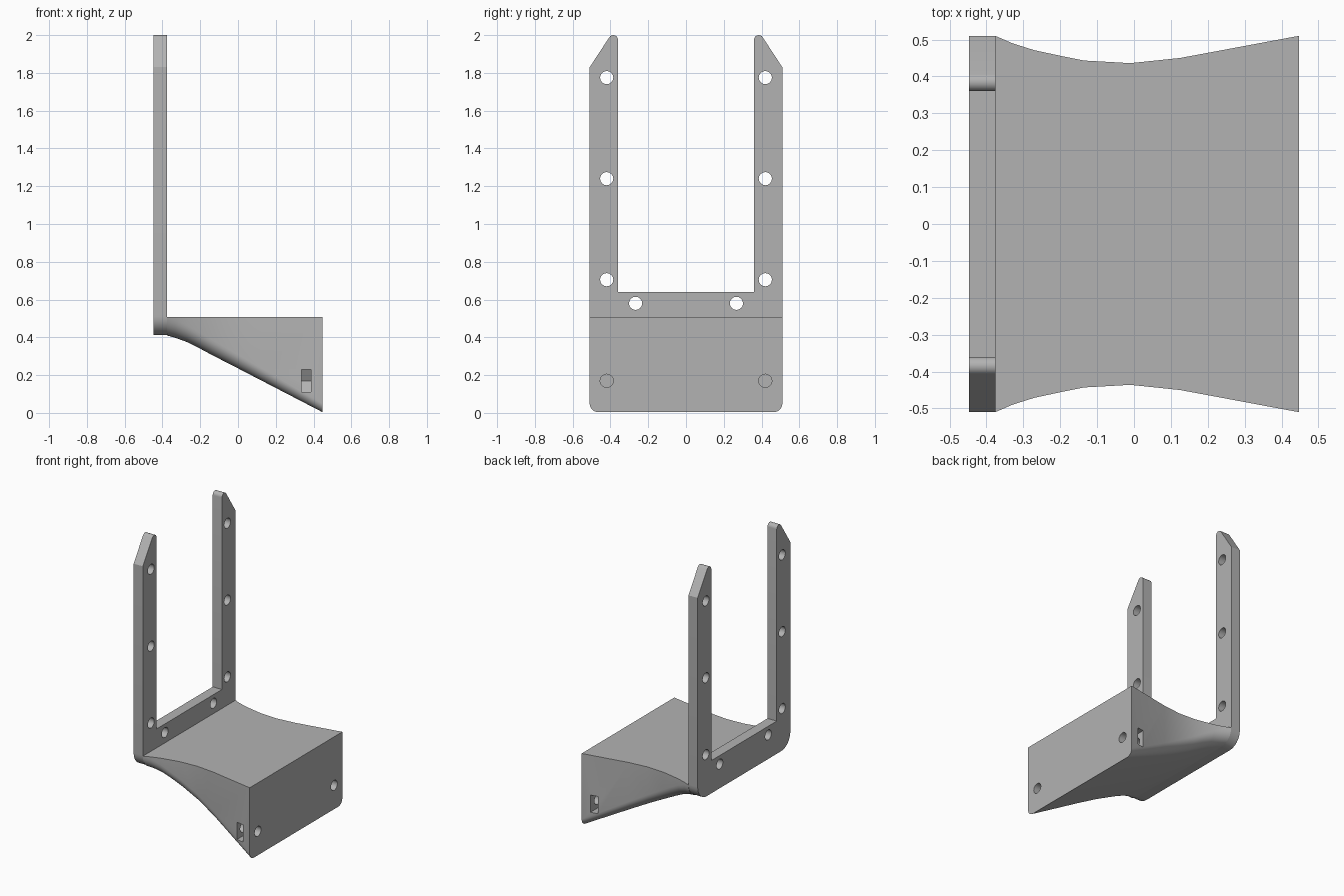
import bpy, bmesh, math
from mathutils import Matrix

cube = bpy.data.objects.get("Cube")
if cube:
    bpy.data.objects.remove(cube, do_unlink=True)

grey = bpy.data.materials.new("plain grey")
grey.use_nodes = True
grey.diffuse_color = (0.45, 0.45, 0.45, 1)
grey.node_tree.nodes["Principled BSDF"].inputs["Base Color"].default_value = grey.diffuse_color


def finish(name, bm):
    bmesh.ops.recalc_face_normals(bm, faces=bm.faces)
    mesh = bpy.data.meshes.new(name)
    bm.to_mesh(mesh)
    bm.free()
    mesh.materials.append(grey)
    obj = bpy.data.objects.new(name, mesh)
    bpy.context.collection.objects.link(obj)
    return obj


def loft(name, rings):
    """Skin a closed solid through matching rings of points."""
    bm = bmesh.new()
    loops = [[bm.verts.new(p) for p in ring] for ring in rings]
    for a, b in zip(loops, loops[1:]):
        for i in range(len(a)):
            j = (i + 1) % len(a)
            bm.faces.new((a[i], a[j], b[j], b[i]))
    bm.faces.new(loops[0])
    bm.faces.new(loops[-1])
    return finish(name, bm)


def prism(name, outline, x0, x1):
    return loft(name, [[(x, y, z) for y, z in outline] for x in (x0, x1)])


def arc(cy, cz, r, start, end, n=8):
    angles = [math.radians(start + (end - start) * i / n) for i in range(n + 1)]
    return [(cy + r * math.cos(a), cz + r * math.sin(a)) for a in angles]


def mirrored(half):
    return half + [(-y, z) for y, z in reversed(half)]


def hole(name, y, z, x0, x1, r=0.035):
    return prism(name, arc(y, z, r, 0, 337.5, 15), x0, x1)


def cut(obj, cutters):
    bpy.context.view_layer.objects.active = obj
    for c in cutters:
        mod = obj.modifiers.new("cut", "BOOLEAN")
        mod.operation, mod.solver, mod.object = "DIFFERENCE", "EXACT", c
        bpy.ops.object.modifier_apply(modifier=mod.name)
    for c in cutters:
        bpy.data.objects.remove(c, do_unlink=True)


def smooth(obj):
    bpy.ops.object.select_all(action="DESELECT")
    obj.select_set(True)
    bpy.context.view_layer.objects.active = obj
    bpy.ops.object.shade_smooth_by_angle(angle=math.radians(30))


BACK, NECK, FRONT = -0.447, -0.376, 0.447
SIDE, TOP = 0.51, 0.508

# Upright two-armed mounting plate with rounded bottom corners
half = arc(SIDE - 0.1, 0.512, 0.1, -90, 0)
half += [(SIDE, 1.83)] + arc(0.385, 1.975, 0.025, 33, 180) + [(0.36, 0.64)]
plate = prism("mounting_plate", mirrored(half), BACK, NECK)
spots = [(0.42, 1.775), (0.42, 1.24), (0.42, 0.705), (0.267, 0.58)]
cut(plate, [hole("screw_hole", s * y, z, BACK - 0.1, NECK + 0.1)
            for y, z in spots for s in (-1, 1)])
smooth(plate)

# Waisted wedge: x, half width and underside height at each station
stations = [(NECK, 0.51, 0.41), (-0.33, 0.49, 0.397), (-0.27, 0.471, 0.375),
            (-0.2, 0.456, 0.34), (-0.135, 0.443, 0.305), (-0.01, 0.436, 0.241),
            (0.125, 0.45, 0.171), (FRONT, SIDE, 0.004)]
rings = []
for x, w, low in stations:
    r = 0.095 - 0.05 * (x - NECK) / (FRONT - NECK)
    section = mirrored(arc(w - r, low + r, r, -90, 0) + [(w, TOP)])
    rings.append([(x, y, z) for y, z in section])
wedge = loft("wedge_block", rings)

# Screw holes in the wedge face, meeting nut slots open at the sides
cutters = []
for s in (-1, 1):
    cutters.append(hole("face_hole", s * 0.42, 0.17, 0.28, FRONT + 0.1))
    nut = [(0.6, 0.11), (0.6, 0.23), (0.385, 0.23), (0.35, 0.17), (0.385, 0.11)]
    cutters.append(prism("nut_slot", [(s * y, z) for y, z in nut], 0.335, 0.387))
cut(wedge, cutters)
smooth(wedge)
